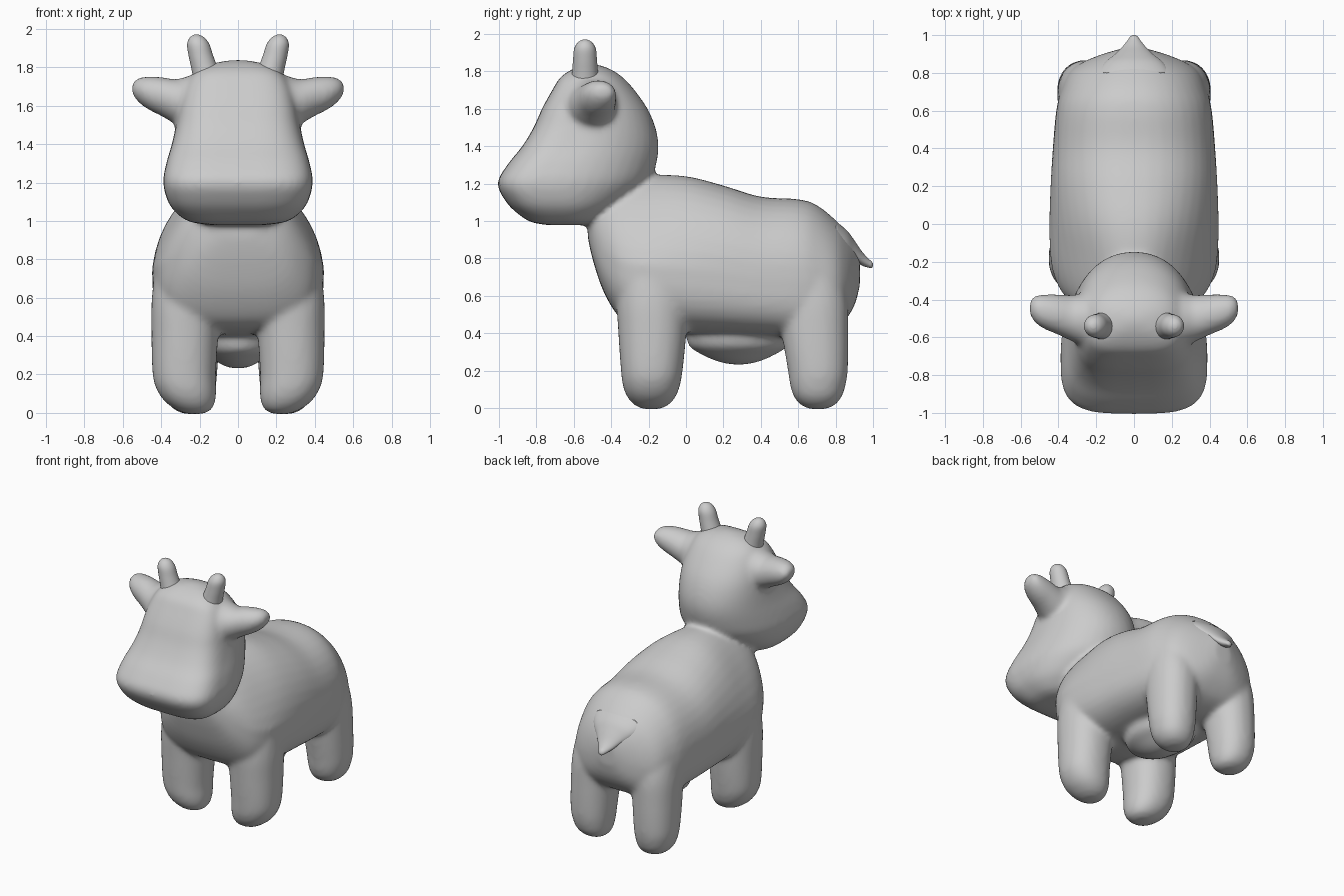
import bpy, bmesh, math

N = 40


def power(v, p):
    return math.copysign(abs(v) ** (2 / p), v)


def smooth_rows(rows, steps=4):
    """Catmull-Rom interpolation between the given section rows."""
    out = []
    for i in range(len(rows) - 1):
        quad = (rows[max(i - 1, 0)], rows[i], rows[i + 1], rows[min(i + 2, len(rows) - 1)])
        for k in range(steps):
            t = k / steps
            out.append([0.5 * (2 * b + (c - a) * t + (2 * a - 5 * b + 4 * c - d) * t * t
                               + (3 * b - a - 3 * c + d) * t ** 3) for a, b, c, d in zip(*quad)])
    return out + [list(rows[-1])]


def loft(bm, rows, ring):
    """Skin closed rings; ring(row, cos, sin) gives one point."""
    angles = [2 * math.pi * i / N for i in range(N)]
    loops = [[bm.verts.new(ring(r, math.cos(a), math.sin(a))) for a in angles]
             for r in smooth_rows(rows)]
    faces = [bm.faces.new((p[i], p[(i + 1) % N], q[(i + 1) % N], q[i]))
             for p, q in zip(loops, loops[1:]) for i in range(N)]
    faces += [bm.faces.new(loops[0]), bm.faces.new(loops[-1])]
    bmesh.ops.recalc_face_normals(bm, faces=faces)


def finish(bm, name, voxel=0, iterations=0):
    me = bpy.data.meshes.new(name)
    bm.to_mesh(me)
    bm.free()
    ob = bpy.data.objects.new(name, me)
    bpy.context.collection.objects.link(ob)
    bpy.context.view_layer.objects.active = ob
    ob.select_set(True)
    if voxel:  # fuse overlapping parts and soften the joins
        m = ob.modifiers.new("fuse", 'REMESH')
        m.mode, m.voxel_size = 'VOXEL', voxel
        s = ob.modifiers.new("soften", 'SMOOTH')
        s.factor, s.iterations = 0.5, iterations
        for mod in ("fuse", "soften"):
            bpy.ops.object.modifier_apply(modifier=mod)
    bpy.ops.object.shade_smooth()
    ob.select_set(False)
    return ob


# Body: sections along y (y, bottom, top, half width, pinch of the upper half)
bm = bmesh.new()
body = [(-.525, .91, 1.03, .10, 0), (-.495, .78, 1.10, .21, .05), (-.435, .61, 1.17, .31, .15),
        (-.34, .47, 1.22, .395, .28), (-.2, .42, 1.245, .44, .32), (0, .40, 1.24, .448, .18),
        (.2, .39, 1.19, .442, .05), (.4, .38, 1.13, .43, 0), (.6, .37, 1.117, .412, 0),
        (.7, .38, 1.085, .388, .05), (.8, .42, 1.005, .345, .12), (.86, .48, .94, .265, .2),
        (.905, .56, .88, .15, .25), (.93, .66, .83, .06, .2)]


def body_ring(r, c, s):
    y, lo, hi, w, pinch = r
    mid = lo + .42 * (hi - lo)
    p = 2.2 if s > 0 else 3.2
    x = w * power(c, p) * (1 - pinch * max(s, 0))
    return (x, y, mid + power(s, p) * (hi - mid if s > 0 else mid - lo))


loft(bm, body, body_ring)

# Legs: sections along z (z, centre x, centre y, radius x, radius y)
front_leg = [(-.006, .225, -.185, .04, .04), (.015, .23, -.185, .09, .09),
             (.06, .25, -.185, .132, .13), (.12, .268, -.185, .155, .153),
             (.2, .28, -.183, .165, .165), (.4, .277, -.18, .174, .182), (.6, .268, -.18, .181, .19),
             (.8, .25, -.17, .165, .17), (.95, .22, -.16, .09, .1)]
hind_leg = [(-.006, .235, .705, .04, .04), (.015, .24, .705, .09, .09), (.06, .25, .705, .122, .128),
            (.12, .255, .705, .138, .148), (.2, .257, .705, .148, .16), (.4, .25, .69, .157, .178),
            (.6, .235, .675, .165, .185), (.8, .21, .65, .15, .15), (.9, .19, .64, .08, .08)]
for side in (1, -1):
    for leg in (front_leg, hind_leg):
        loft(bm, leg, lambda r, c, s: (side * (r[1] + r[3] * power(c, 2.2)),
                                       r[2] + r[4] * power(s, 2.2), r[0]))

# Udder under the belly
udder = [(.232, .28, .03, .03), (.248, .28, .08, .11), (.288, .28, .14, .2),
         (.34, .28, .2, .27), (.45, .28, .22, .28)]
loft(bm, udder, lambda r, c, s: (r[2] * c, r[1] + r[3] * s, r[0]))

# Head: horizontal slices (z, front y, back y, half width, y of widest point), square muzzle
head = [(.978, -.74, -.5, .13, -.62), (.995, -.83, -.45, .25, -.64), (1.04, -.90, -.38, .32, -.66),
        (1.1, -.96, -.30, .365, -.68), (1.2, -1.008, -.20, .390, -.70), (1.3, -.955, -.16, .374, -.66),
        (1.4, -.875, -.146, .345, -.58), (1.5, -.815, -.163, .323, -.52), (1.6, -.77, -.205, .305, -.50),
        (1.7, -.715, -.275, .275, -.50), (1.77, -.67, -.34, .23, -.50), (1.815, -.60, -.41, .15, -.50),
        (1.838, -.53, -.48, .04, -.50)]


def head_ring(r, c, s):
    z, front, back, w, mid = r
    p = 3.6 if s < 0 else 2.1
    return (w * power(c, p), mid + power(s, p) * (mid - front if s < 0 else back - mid), z)


loft(bm, head, head_ring)

# Ears: sections along x (x, centre y, centre z, radius y, radius z)
ear = [(.18, -.50, 1.62, .15, .14), (.26, -.505, 1.62, .14, .135), (.32, -.50, 1.62, .125, .118),
       (.4, -.48, 1.648, .108, .102), (.47, -.465, 1.667, .094, .086), (.52, -.452, 1.682, .075, .062),
       (.552, -.445, 1.69, .04, .03)]
for side in (1, -1):
    loft(bm, ear, lambda r, c, s: (side * r[0], r[1] + r[3] * c, r[2] + r[4] * s))
finish(bm, "body_and_head", .016, 12)

# Horns: leaning outward (z, centre x, radius)
horn = [(1.72, .15, .08), (1.79, .172, .07), (1.86, .193, .064), (1.92, .207, .058),
        (1.955, .213, .038), (1.97, .216, .012)]
for side, label in ((1, "left"), (-1, "right")):
    bm = bmesh.new()
    loft(bm, horn, lambda r, c, s: (side * (r[1] + r[2] * c), -.54 + r[2] * s, r[0]))
    finish(bm, label + "_horn")

# Tail: short flattened stub (y, z, radius x, radius z)
bm = bmesh.new()
tail = [(.80, .91, .2, .09), (.86, .88, .15, .07), (.90, .842, .10, .055), (.94, .80, .06, .038),
        (.975, .775, .032, .024), (.992, .767, .02, .018), (1.0, .765, .006, .006)]
loft(bm, tail, lambda r, c, s: (r[2] * c, r[0], r[1] + r[3] * s))
finish(bm, "tail")
